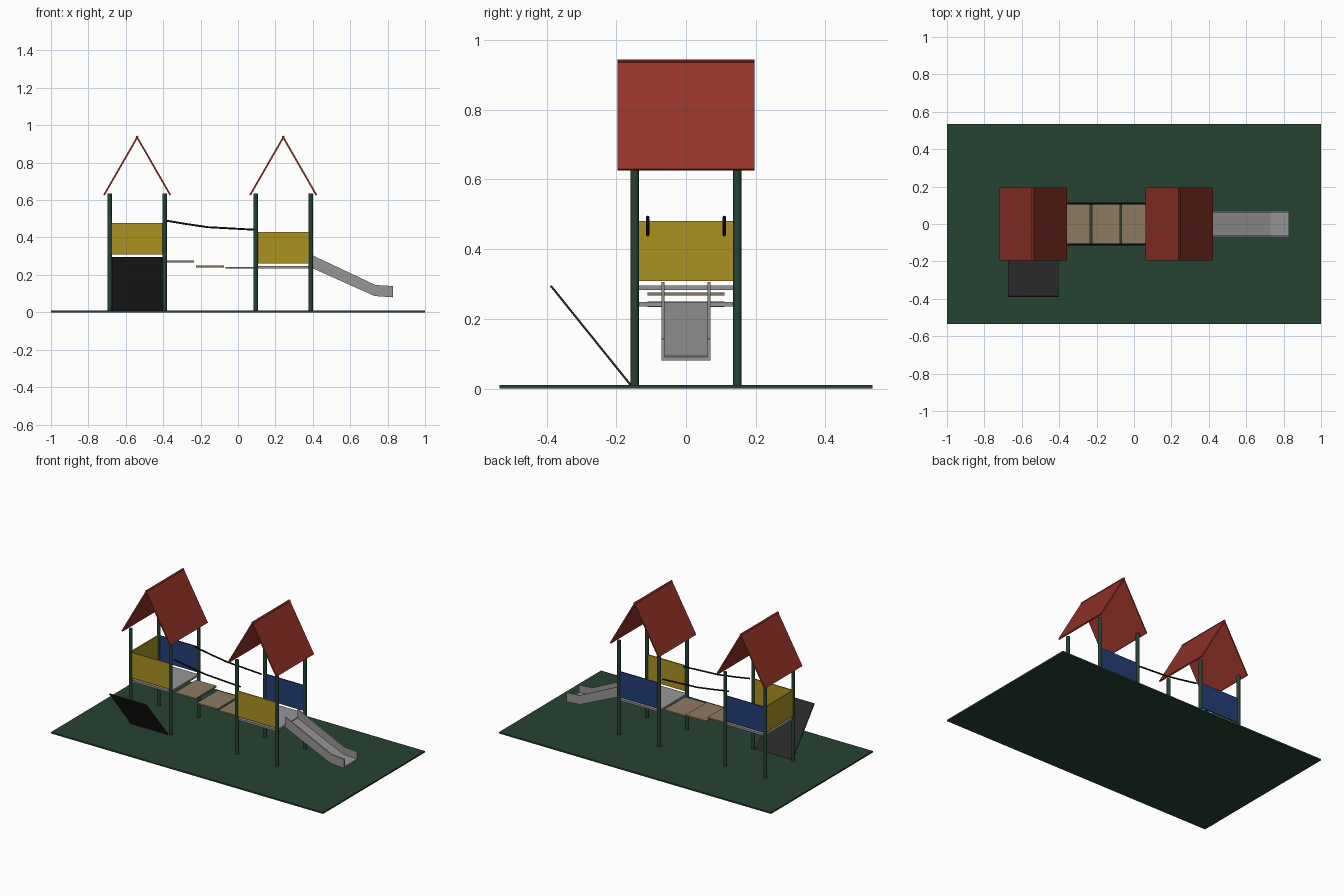
import bpy
import bmesh
import math
from mathutils import Vector

cube = bpy.data.objects.get("Cube")
if cube:
    bpy.data.objects.remove(cube, do_unlink=True)


def material(name, *rgb):
    """Flat colour given as 0-255 display values, stored linear."""
    col = [((c / 255 + 0.055) / 1.055) ** 2.4 for c in rgb] + [1]
    m = bpy.data.materials.new(name)
    m.use_nodes = True
    m.diffuse_color = col
    m.node_tree.nodes["Principled BSDF"].inputs["Base Color"].default_value = col
    return m


GREEN = material("dark green", 38, 67, 50)
RED = material("roof red", 146, 51, 40)
YELLOW = material("panel yellow", 172, 145, 34)
BLUE = material("panel blue", 35, 62, 120)
GREY = material("metal grey", 150, 150, 150)
WOOD = material("plank brown", 140, 122, 96)
BLACK = material("rubber black", 40, 40, 40)
ROPE = material("rope black", 16, 16, 16)


def finish(name, bm, mat):
    bmesh.ops.recalc_face_normals(bm, faces=bm.faces)
    me = bpy.data.meshes.new(name)
    bm.to_mesh(me)
    bm.free()
    me.materials.append(mat)
    ob = bpy.data.objects.new(name, me)
    bpy.context.collection.objects.link(ob)
    return ob


def box(name, mat, x0, x1, y0, y1, z0, z1):
    bm = bmesh.new()
    bmesh.ops.create_cube(bm, size=1)
    for v in bm.verts:
        v.co = ((x0 + x1) / 2 + v.co.x * (x1 - x0),
                (y0 + y1) / 2 + v.co.y * (y1 - y0),
                (z0 + z1) / 2 + v.co.z * (z1 - z0))
    return finish(name, bm, mat)


def prism(name, mat, points, axis, a, b):
    """Extrude a closed profile along axis 'x' (y,z points) or 'y' (x,z points)."""
    bm = bmesh.new()
    place = (lambda p, t: (t, *p)) if axis == "x" else (lambda p, t: (p[0], t, p[1]))
    face = bm.faces.new([bm.verts.new(place(p, a)) for p in points])
    ext = bmesh.ops.extrude_face_region(bm, geom=[face])["geom"]
    shift = Vector((b - a, 0, 0) if axis == "x" else (0, b - a, 0))
    bmesh.ops.translate(bm, vec=shift, verts=[g for g in ext if isinstance(g, bmesh.types.BMVert)])
    return finish(name, bm, mat)


def slab(name, mat, p, q, thick, axis, a, b):
    """Thin sheet between two profile points."""
    p, q = Vector(p), Vector(q)
    d = (q - p).normalized()
    n = Vector((-d.y, d.x)) * thick / 2
    return prism(name, mat, [p + n, q + n, q - n, p - n], axis, a, b)


def tube(name, mat, points, radius):
    cu = bpy.data.curves.new(name, "CURVE")
    cu.dimensions = "3D"
    cu.bevel_depth = radius
    cu.bevel_resolution = 2
    cu.use_fill_caps = True
    sp = cu.splines.new("POLY")
    sp.points.add(len(points) - 1)
    for sp_point, p in zip(sp.points, points):
        sp_point.co = (*p, 1)
    cu.materials.append(mat)
    ob = bpy.data.objects.new(name, cu)
    bpy.context.collection.objects.link(ob)


def post(name, x, y):
    bm = bmesh.new()
    bmesh.ops.create_cone(bm, cap_ends=True, segments=16, radius1=0.0115,
                          radius2=0.0115, depth=0.63)
    bmesh.ops.translate(bm, vec=(x, y, 0.319), verts=bm.verts)
    ob = finish(name, bm, GREEN)
    bpy.context.view_layer.objects.active = ob
    ob.select_set(True)
    bpy.ops.object.shade_smooth_by_angle(angle=math.radians(40))
    ob.select_set(False)


HALF = 0.147  # half spacing of the posts


def tower(label, cx, deck):
    """Four posts, a deck, two side panels and a gable roof."""
    for sx, xn in ((-1, "outer"), (1, "inner")):
        for sy, yn in ((-1, "front"), (1, "back")):
            post(f"{label}_{yn}_{xn}_post", cx + sx * HALF, sy * HALF)
    inner = HALF - 0.009
    box(f"{label}_deck", GREY, cx - HALF, cx + HALF, -HALF, HALF, deck, deck + 0.013)
    for sy, yn, mat in ((-1, "front", YELLOW), (1, "back", BLUE)):
        box(f"{label}_{yn}_panel", mat, cx - inner, cx + inner,
            sy * HALF - 0.004, sy * HALF + 0.004, deck + 0.026, deck + 0.195)
    # roof sheets cross slightly at the ridge
    for s, n in ((-1, "left"), (1, "right")):
        slab(f"{label}_{n}_roof", RED, (cx + s * 0.177, 0.627), (cx - s * 0.004, 0.942),
             0.009, "y", -0.196, 0.196)


# ground
box("ground", GREEN, -1, 1, -0.535, 0.535, 0, 0.01)

# towers
HIGH, LOW = -0.539, 0.242
tower("high_tower", HIGH, 0.283)
tower("low_tower", LOW, 0.235)
box("high_tower_end_panel", YELLOW, HIGH - HALF - 0.004, HIGH - HALF + 0.004,
    -0.138, 0.138, 0.309, 0.48)

# leaning climbing board
slab("climbing_board", BLACK, (-0.153, 0.003), (-0.388, 0.295), 0.006, "x", -0.674, -0.404)

# bridge planks and hand ropes
for i, (x, z) in enumerate(((-0.385, 0.267), (-0.225, 0.24), (-0.067, 0.234))):
    box(f"bridge_plank_{i + 1}", WOOD, x, x + 0.151, -0.11, 0.11, z, z + 0.009)
for y, n in ((-0.11, "front"), (0.11, "back")):
    tube(f"{n}_hand_rope", ROPE,
         [(-0.391, y, 0.491), (-0.27, y, 0.471), (-0.16, y, 0.455), (0.095, y, 0.441)], 0.005)

# slide: floor sheet plus two side walls following the same bends
low_edge = [(0.395, 0.237), (0.73, 0.087), (0.83, 0.08)]
floor_top = [(x, z + 0.011) for x, z in reversed(low_edge)]
wall_top = [(0.83, 0.14), (0.735, 0.146), (0.395, 0.306)]
prism("slide_floor", GREY, low_edge + floor_top, "y", -0.066, 0.066)
for s, n in ((-1, "front"), (1, "back")):
    prism(f"slide_{n}_wall", GREY, low_edge + wall_top, "y", s * 0.062, s * 0.07)
